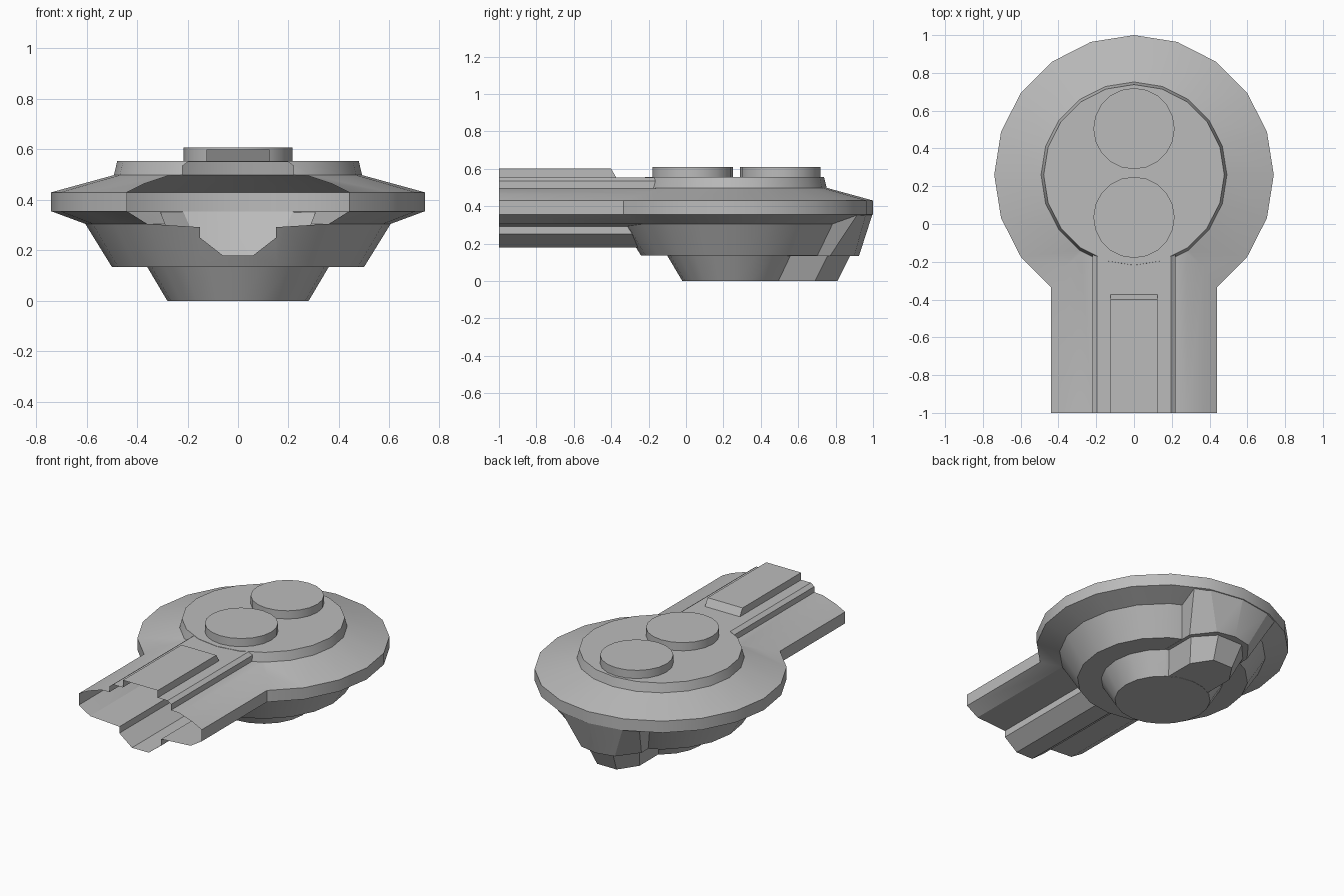
import bpy, bmesh, math

cube = bpy.data.objects.get("Cube")
if cube:
    bpy.data.objects.remove(cube, do_unlink=True)

hull_grey = bpy.data.materials.new("hull_grey")
hull_grey.use_nodes = True
colour = (0.5, 0.5, 0.5, 1)
hull_grey.diffuse_color = colour
hull_grey.node_tree.nodes["Principled BSDF"].inputs["Base Color"].default_value = colour

CENTRE_Y = 0.26
SIDES = 20


def loft(name, rings):
    """Closed solid through rings of equal point count."""
    bm = bmesh.new()
    loops = [[bm.verts.new(p) for p in ring] for ring in rings]
    for a, b in zip(loops, loops[1:]):
        for i in range(len(a)):
            j = (i + 1) % len(a)
            bm.faces.new((a[i], a[j], b[j], b[i]))
    bm.faces.new(loops[0])
    bm.faces.new(loops[-1])
    bmesh.ops.recalc_face_normals(bm, faces=bm.faces)
    mesh = bpy.data.meshes.new(name)
    bm.to_mesh(mesh)
    bm.free()
    mesh.materials.append(hull_grey)
    ob = bpy.data.objects.new(name, mesh)
    bpy.context.collection.objects.link(ob)
    return ob


def circle(r, y, z):
    steps = [2 * math.pi * i / SIDES for i in range(SIDES)]
    return [(r * math.cos(a), y + r * math.sin(a), z) for a in steps]


def mirrored(half):
    """Close a half outline across x = 0."""
    return half + [(-x, v) for x, v in reversed(half) if x > 0]


def level(half, z):
    return [(x, y, z) for x, y in mirrored(half)]


def station(half, y):
    return [(x, y, z) for x, z in mirrored(half)]


def smooth(ob):
    bpy.ops.object.select_all(action="DESELECT")
    ob.select_set(True)
    bpy.context.view_layer.objects.active = ob
    bpy.ops.object.shade_smooth_by_angle(angle=math.radians(28))


# Saucer with lower hull, rim and raised deck
profile = [(0.28, 0), (0.36, 0.135), (0.5, 0.135), (0.605, 0.305),
           (0.74, 0.355), (0.74, 0.43), (0.492, 0.498), (0.478, 0.555)]
body = loft("saucer_body", [circle(r, CENTRE_Y, z) for r, z in profile])

# Neck running forward from the saucer
neck_half = [(0.06, 0.18), (0.15, 0.25), (0.15, 0.292), (0.36, 0.305),
             (0.44, 0.355), (0.44, 0.43), (0.37, 0.465), (0.28, 0.495),
             (0.22, 0.498), (0.22, 0.535), (0.195, 0.553)]
neck = loft("neck", [station(neck_half, y) for y in (-1, 0)])

# Raised spine on the neck, with a sloped rear end
spine = loft("neck_spine", [
    [(x, -1, 0.53), (x, -0.36, 0.53), (x, -0.4, 0.6), (x, -1, 0.6)]
    for x in (-0.125, 0.125)])

# Rear lobe of the lower hull
hull_tail = loft("hull_tail", [
    level([(0.22, 0.4), (0.22, 0.77), (0.12, 0.9), (0, 0.925)], 0.134),
    level([(0.31, 0.4), (0.31, 0.92), (0.22, 0.963), (0, 0.998)], 0.36)])

# Rear lobe of the keel
keel_tail = loft("keel_tail", [
    level([(0.15, 0.3), (0.15, 0.69), (0.07, 0.81)], 0.001),
    level([(0.2, 0.3), (0.2, 0.76), (0.09, 0.88)], 0.14)])

# Merge everything into one shell
for part in (neck, spine, hull_tail, keel_tail):
    mod = body.modifiers.new("join", "BOOLEAN")
    mod.operation = "UNION"
    mod.solver = "EXACT"
    mod.object = part
graph = bpy.context.evaluated_depsgraph_get()
merged = bpy.data.meshes.new_from_object(body.evaluated_get(graph))
body.modifiers.clear()
body.data = merged
for part in (neck, spine, hull_tail, keel_tail):
    bpy.data.objects.remove(part, do_unlink=True)

# Open the front end of the neck
bm = bmesh.new()
bm.from_mesh(merged)
ends = [f for f in bm.faces if all(v.co.y < -0.999 for v in f.verts)]
bmesh.ops.delete(bm, geom=ends, context="FACES")
bm.to_mesh(merged)
bm.free()
smooth(body)

# Two round turret plates on the deck
for name, y in (("front_disc", 0.035), ("rear_disc", 0.505)):
    smooth(loft(name, [circle(0.215, y, z) for z in (0.55, 0.608)]))
